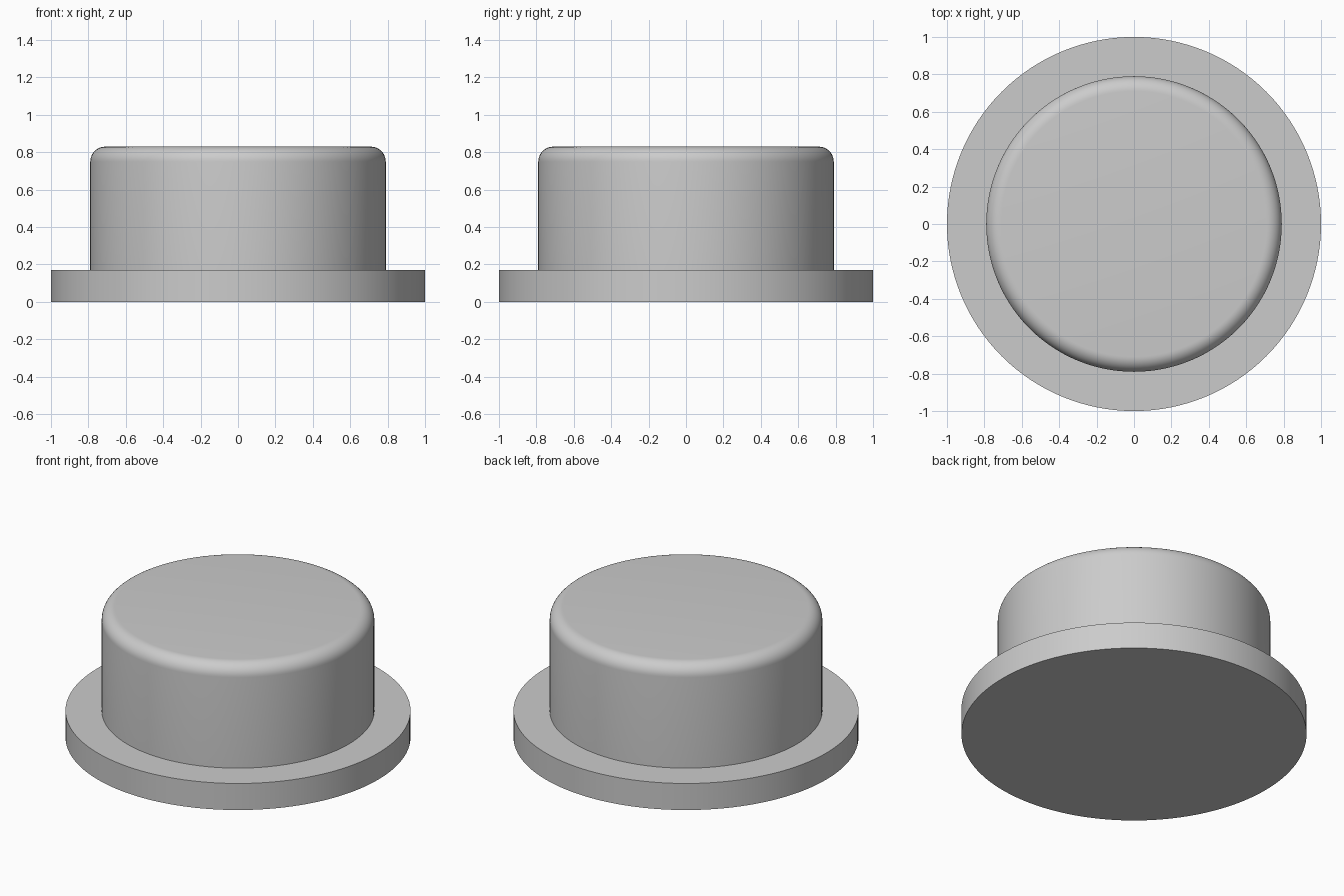
import bpy
import bmesh
import math
from mathutils import Matrix, Vector

cube = bpy.data.objects.get("Cube")
if cube:
    bpy.data.objects.remove(cube, do_unlink=True)

SEGMENTS = 128
FLANGE_R, FLANGE_H = 1.0, 0.17
CAP_R, CAP_H, ROUND = 0.79, 0.83, 0.08

# Single plain grey
grey = bpy.data.materials.new("plain_grey")
grey.use_nodes = True
colour = (0.6, 0.6, 0.6, 1.0)
grey.diffuse_color = colour
grey.node_tree.nodes["Principled BSDF"].inputs["Base Color"].default_value = colour

# Half profile: flange, straight wall, rounded rim
profile = [(FLANGE_R, 0), (FLANGE_R, FLANGE_H), (CAP_R, FLANGE_H)]
STEPS = 10
for i in range(STEPS + 1):
    a = math.pi / 2 * i / STEPS
    profile.append((CAP_R - ROUND + ROUND * math.cos(a),
                    CAP_H - ROUND + ROUND * math.sin(a)))

# Turn the profile into rings, joined by quads and closed at both ends
bm = bmesh.new()
rings = []
for r, z in profile:
    rings.append([bm.verts.new(Matrix.Rotation(math.tau * i / SEGMENTS, 3, "Z") @ Vector((r, 0, z)))
                  for i in range(SEGMENTS)])
for low, high in zip(rings, rings[1:]):
    for i in range(SEGMENTS):
        j = (i + 1) % SEGMENTS
        bm.faces.new((low[i], low[j], high[j], high[i]))
bm.faces.new(rings[-1])
bm.faces.new(rings[0][::-1])
bm.normal_update()

mesh = bpy.data.meshes.new("flanged_cap")
bm.to_mesh(mesh)
bm.free()
mesh.materials.append(grey)
cap = bpy.data.objects.new("flanged_cap", mesh)
bpy.context.collection.objects.link(cap)

# Smooth the round surfaces, keep the flange edges crisp
bpy.ops.object.select_all(action="DESELECT")
cap.select_set(True)
bpy.context.view_layer.objects.active = cap
bpy.ops.object.shade_smooth_by_angle(angle=math.radians(30))
